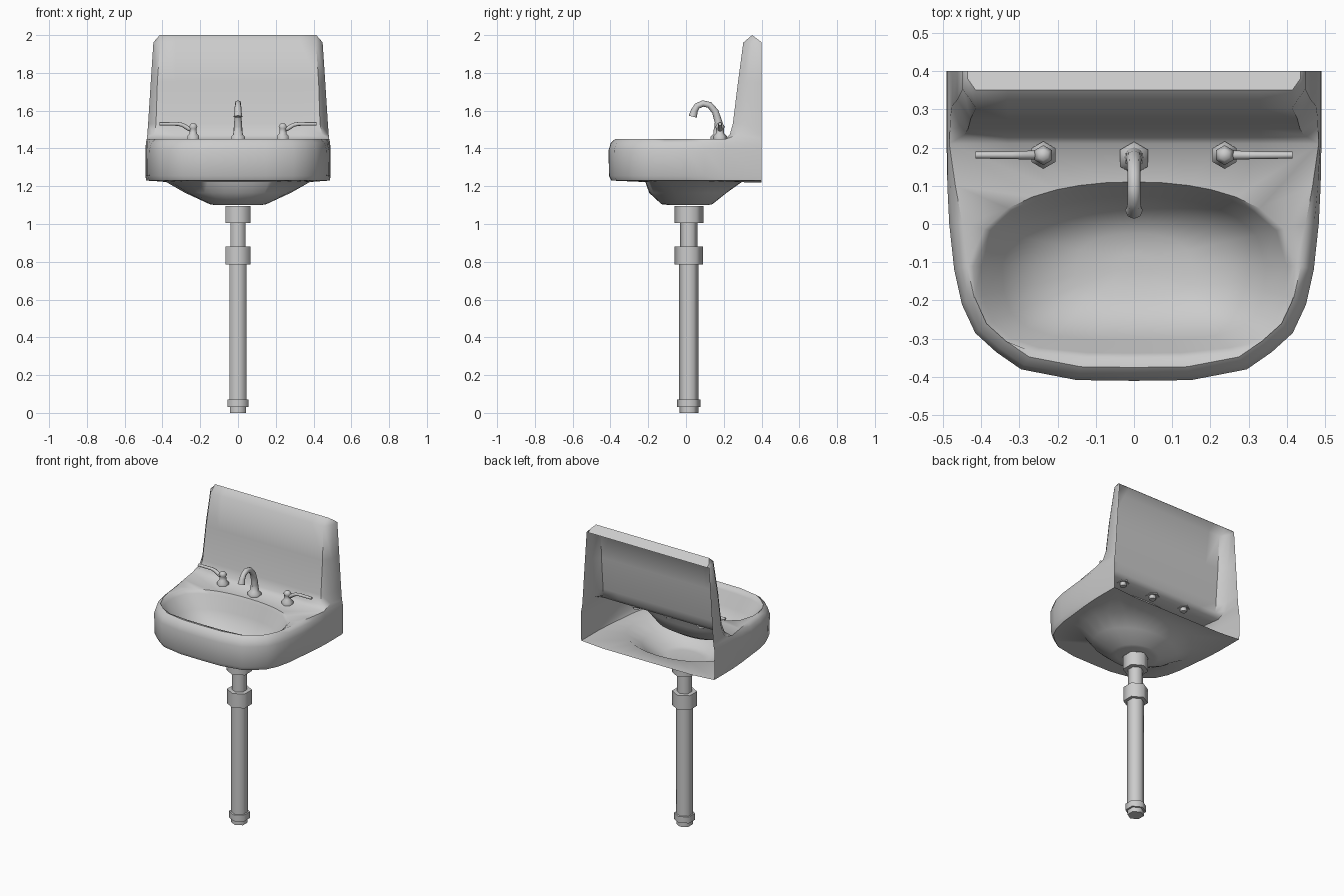
import bpy, bmesh, math

if "Cube" in bpy.data.objects:
    bpy.data.objects.remove(bpy.data.objects["Cube"])

# ---------- helpers ----------
def finish(ob, angle):
    bpy.ops.object.select_all(action='DESELECT')
    ob.select_set(True)
    bpy.context.view_layer.objects.active = ob
    bpy.ops.object.shade_smooth_by_angle(angle=math.radians(angle))

def make_object(name, bm, angle):
    bmesh.ops.remove_doubles(bm, verts=bm.verts[:], dist=0.0005)
    bmesh.ops.recalc_face_normals(bm, faces=bm.faces[:])
    me = bpy.data.meshes.new(name)
    bm.to_mesh(me)
    bm.free()
    ob = bpy.data.objects.new(name, me)
    bpy.context.collection.objects.link(ob)
    finish(ob, angle)
    return ob

def skin(bm, rows, closed=False, cap_first=False, cap_last=False):
    vs = [[bm.verts.new(p) for p in r] for r in rows]
    n = len(vs[0])
    for a, b in zip(vs, vs[1:]):
        for i in range(n if closed else n - 1):
            j = (i + 1) % n
            bm.faces.new((a[i], a[j], b[j], b[i]))
    if cap_first:
        bm.faces.new(vs[0][::-1])
    if cap_last:
        bm.faces.new(vs[-1])

def lathe(name, profile, x, y, sides=6, angle=65):
    bm = bmesh.new()
    ang = [math.pi / 2 + 2 * math.pi * i / sides for i in range(sides)]
    skin(bm, [[(x + r * math.cos(t), y + r * math.sin(t), z) for t in ang]
              for r, z in profile], True, True, True)
    return make_object(name, bm, angle)

def tube(name, pts):
    cu = bpy.data.curves.new(name, 'CURVE')
    cu.dimensions = '3D'
    cu.bevel_depth = 1
    cu.bevel_resolution = 2
    cu.use_fill_caps = True
    sp = cu.splines.new('POLY')
    sp.points.add(len(pts) - 1)
    for p, (x, y, z, r) in zip(sp.points, pts):
        p.co = (x, y, z, 1)
        p.radius = r
    ob = bpy.data.objects.new(name, cu)
    bpy.context.collection.objects.link(ob)
    bpy.ops.object.select_all(action='DESELECT')
    ob.select_set(True)
    bpy.context.view_layer.objects.active = ob
    bpy.ops.object.convert(target='MESH')
    finish(bpy.context.view_layer.objects.active, 65)

def mirror(half):
    return half + [(-p[0],) + tuple(p[1:]) for p in half[-2::-1]]

# ---------- sink shell, open at the back ----------
outline = mirror([(.49, .40), (.49, .21), (.488, .1), (.483, 0), (.47, -.12), (.45, -.21),
                  (.415, -.285), (.36, -.335), (.295, -.38), (.15, -.408), (0, -.41)])
BACK_X = [.33, .22, .11, 0]

def inset(d, z):
    out = []
    for x, y in outline:
        f = 1 if y < 0 else max(.2, 1 - 4 * y)
        out.append((x * (1 - d * f / .49), y * (1 - d / .41) if y < 0 else y, z))
    return out

def back_line(y, z):
    return [(x, y, z) for x in [-.33, -.22, -.11, 0, .11, .22, .33]]

def oval(ref, cy, a, front, back, z, n_front, n_back):
    ring = []
    for x, y, _ in ref:
        t = math.atan2(y - cy, x)
        c, s = math.cos(t), math.sin(t)
        b, n = (back, n_back) if s > 0 else (front, n_front)
        r = ((abs(c) / a) ** n + (abs(s) / b) ** n) ** (-1 / n)
        ring.append((r * c, cy + r * s, z))
    return ring

bm = bmesh.new()
# apron
skin(bm, [inset(d, z) for d, z in
          [(.015, 1.23), (.002, 1.255), (0, 1.39), (.012, 1.43), (.035, 1.45)]])
# deck and bowl
rim = inset(.035, 1.45)[1:-1] + back_line(.21, 1.45)
rings = [oval(rim, -.1, .42 * k, .25 * k, .21 * k, z, 3.5, 2.2) for k, z in
         [(1, 1.445), (.95, 1.425), (.82, 1.34), (.62, 1.26), (.36, 1.225), (.1, 1.22)]]
skin(bm, [rim] + rings, True, cap_last=True)
# underside with bowl bulge
low = inset(.015, 1.23) + back_line(.40, 1.22)
rings = [oval(low, .015, a, f, b, z, 2.2, 2) for a, f, b, z in
         [(.38, .23, .28, 1.222), (.28, .21, .2, 1.165), (.15, .145, .125, 1.105), (.12, .1, .1, 1.1)]]
skin(bm, [low] + rings, True, cap_last=True)

# backsplash
def section(z, xs, yf, c, drop=0):
    half = [(xs, .40), (xs, min(yf + c, .40)), (xs - c * .7, yf)] + [(x, yf) for x in BACK_X]
    return mirror([(x, y, z - drop * (y - yf)) for x, y in half])

skin(bm, [section(*a) for a in
          [(1.45, .483, .21, 0), (1.475, .48, .232, .05), (1.53, .476, .248, .06),
           (1.75, .462, .275, .05), (1.96, .448, .303, .05), (2.0, .435, .35, .03, .75),
           (1.96, .435, .40, 0)]])
make_object("sink_shell", bm, 50)

# ---------- pedestal drain pipe ----------
lathe("drain_pipe", [(.05, 0), (.05, .03), (.063, .03), (.063, .072), (.052, .072), (.052, .785),
                     (.075, .785), (.075, .88), (.046, .88), (.046, 1.005), (.077, 1.005),
                     (.077, 1.095)], 0, .015)

# ---------- faucet ----------
lathe("faucet_base", [(.022, 1.425), (.022, 1.45), (.043, 1.445), (.043, 1.462), (.028, 1.475),
                      (.024, 1.51)], 0, .172)
tube("faucet_spout", [(0, .175, 1.47, .026), (0, .172, 1.54, .02), (0, .155, 1.595, .018),
                      (0, .125, 1.63, .017), (0, .09, 1.638, .017), (0, .06, 1.625, .017),
                      (0, .044, 1.60, .018), (0, .036, 1.568, .023)])

# ---------- tap handles ----------
for side, s in (("left", -1), ("right", 1)):
    x = .237 * s
    lathe(side + "_tap_base", [(.02, 1.425), (.02, 1.45), (.036, 1.445), (.036, 1.465), (.022, 1.48),
                               (.02, 1.505), (.026, 1.515), (.014, 1.532)], x, .18)
    tube(side + "_tap_lever", [(x, .18, 1.497, .012), (.262 * s, .18, 1.505, .012),
                               (.295 * s, .18, 1.525, .011), (.32 * s, .18, 1.53, .01),
                               (.415 * s, .18, 1.53, .009)])
